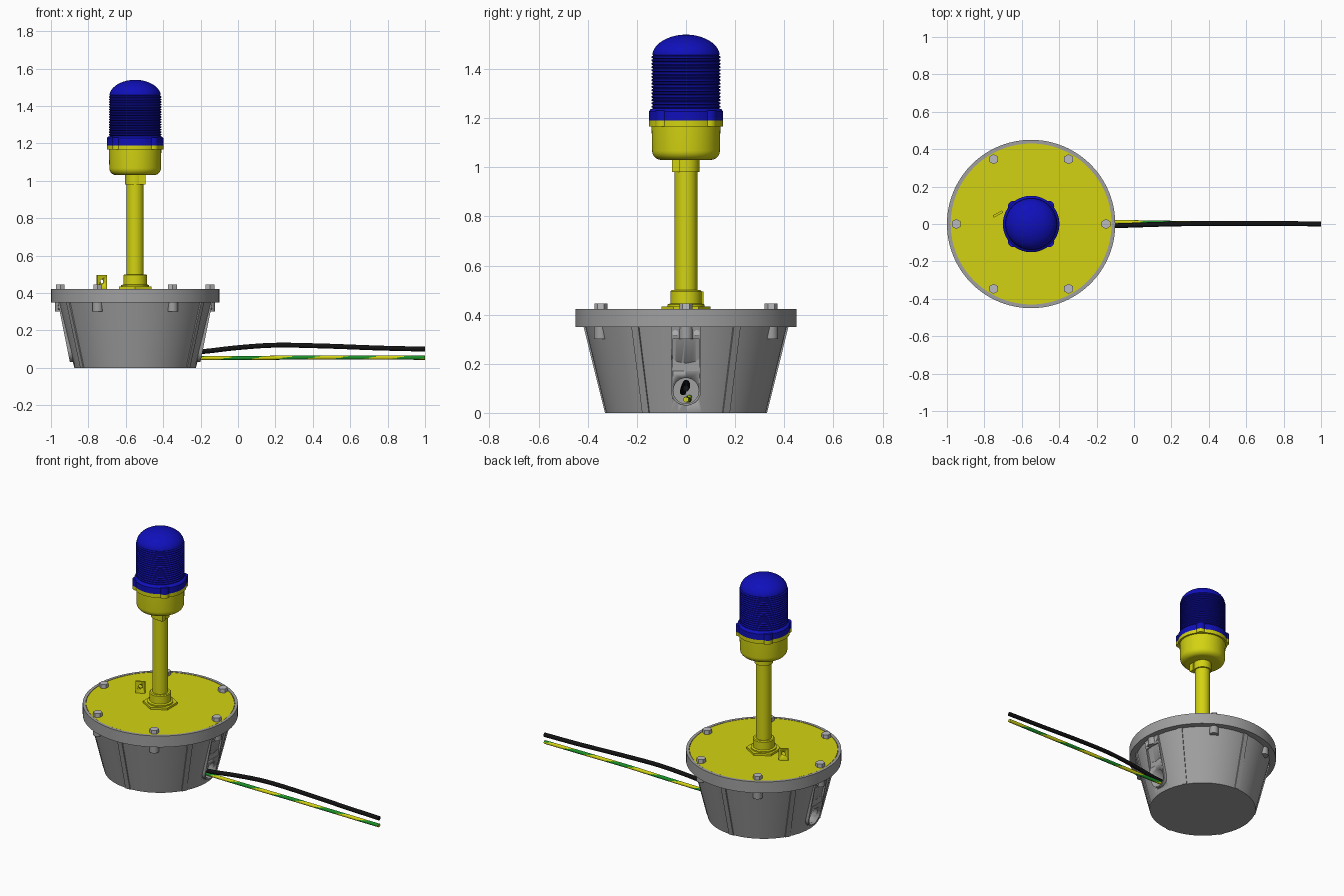
import bpy, bmesh
from math import cos, sin, pi, radians
from mathutils import Vector, Matrix

cube = bpy.data.objects.get("Cube")
if cube:
    bpy.data.objects.remove(cube, do_unlink=True)

CX = -0.55  # axis of the beacon


def material(name, r, g, b):
    m = bpy.data.materials.new(name)
    m.use_nodes = True
    m.diffuse_color = (r, g, b, 1)
    bsdf = m.node_tree.nodes["Principled BSDF"]
    bsdf.inputs["Base Color"].default_value = (r, g, b, 1)
    bsdf.inputs["Roughness"].default_value = 0.6
    return m


GREY = material("cast_grey", 0.35, 0.35, 0.35)
STEEL = material("bolt_steel", 0.5, 0.5, 0.52)
YELLOW = material("safety_yellow", 0.65, 0.65, 0.006)
BLUE = material("lens_blue", 0.005, 0.005, 0.5)
BLACK = material("cable_black", 0.006, 0.006, 0.006)
GREEN = material("earth_green", 0.01, 0.28, 0.02)


def finish(name, bm, *mats):
    bmesh.ops.recalc_face_normals(bm, faces=bm.faces)
    mesh = bpy.data.meshes.new(name)
    bm.to_mesh(mesh)
    bm.free()
    for m in mats:
        mesh.materials.append(m)
    ob = bpy.data.objects.new(name, mesh)
    bpy.context.collection.objects.link(ob)
    bpy.ops.object.select_all(action='DESELECT')
    bpy.context.view_layer.objects.active = ob
    ob.select_set(True)
    bpy.ops.object.shade_smooth_by_angle(angle=radians(30))
    return ob


def lathe(name, profile, mat, steps=64):
    """Spin an (r, z) profile around the beacon axis."""
    bm = bmesh.new()
    vs = [bm.verts.new((CX + r, 0, z)) for r, z in profile]
    edges = [bm.edges.new(p) for p in zip(vs, vs[1:])]
    bmesh.ops.spin(bm, geom=vs + edges, cent=(CX, 0, 0), axis=(0, 0, 1),
                   angle=2 * pi, steps=steps)
    bmesh.ops.remove_doubles(bm, verts=bm.verts, dist=0.0002)
    return finish(name, bm, mat)


def prism(name, r, z0, z1, x, y, mat, sides=6, spin=0.0):
    bm = bmesh.new()
    place = Matrix.Translation((x, y, (z0 + z1) / 2)) @ Matrix.Rotation(spin, 4, 'Z')
    bmesh.ops.create_cone(bm, cap_ends=True, segments=sides, radius1=r,
                          radius2=r, depth=z1 - z0, matrix=place)
    return finish(name, bm, mat)


def rod(name, r, x0, x1, y, z, mat, sides=32):
    bm = bmesh.new()
    place = Matrix.Translation(((x0 + x1) / 2, y, z)) @ Matrix.Rotation(pi / 2, 4, 'Y')
    bmesh.ops.create_cone(bm, cap_ends=True, segments=sides, radius1=r,
                          radius2=r, depth=x1 - x0, matrix=place)
    return finish(name, bm, mat)


def box(name, size, loc, mat, turn=0.0):
    bm = bmesh.new()
    place = (Matrix.Translation(loc) @ Matrix.Rotation(turn, 4, 'Z')
             @ Matrix.Diagonal((*size, 1)))
    bmesh.ops.create_cube(bm, size=1, matrix=place)
    return finish(name, bm, mat)


def cut(ob, cutters):
    bpy.context.view_layer.objects.active = ob
    for c in cutters:
        mod = ob.modifiers.new("cut", 'BOOLEAN')
        mod.operation, mod.solver, mod.object = 'DIFFERENCE', 'EXACT', c
        bpy.ops.object.modifier_apply(modifier=mod.name)


def polar(r, deg):
    return CX + r * cos(radians(deg)), r * sin(radians(deg))


# Tapered housing, rim and cover plate
housing = lathe("housing", [(0, 0), (0.325, 0), (0.41, 0.35), (0, 0.35)], GREY)
lathe("rim", [(0, 0.35), (0.45, 0.35), (0.45, 0.422), (0.432, 0.422),
              (0.432, 0.415), (0, 0.415)], GREY, 96)
lathe("cover_plate", [(0, 0.405), (0.43, 0.405), (0.43, 0.421), (0, 0.421)], YELLOW, 96)

# Slanted ribs on the housing
for i in range(6):
    bm = bmesh.new()
    bmesh.ops.create_cube(bm, size=1)
    for v in bm.verts:
        z = 0.35 if v.co.z > 0 else 0
        r = (0.33 if z == 0 else 0.417) - (0.04 if v.co.x < 0 else 0)
        v.co = (r, v.co.y * 0.032, z)
    bmesh.ops.transform(bm, verts=bm.verts, matrix=Matrix.Translation((CX, 0, 0))
                        @ Matrix.Rotation(radians(30 + 60 * i), 4, 'Z'))
    finish(f"housing_rib_{i + 1}", bm, GREY)

# Cable entry pads on both sides, with a round opening and a flat pocket
for side, label in ((1, "left"), (-1, "right")):
    bm = bmesh.new()
    outline = [(0.062 * cos(a), 0.092 + 0.062 * sin(a))
               for a in (pi + pi * k / 16 for k in range(17))]
    outline += [(0.062, 0.352), (-0.062, 0.352)]
    rings = [[bm.verts.new((CX + side * (0.349 + 0.2 * (z - 0.03) - back), y, z))
              for y, z in outline] for back in (0, 0.12)]
    bm.faces.new(rings[0])
    bm.faces.new(rings[1])
    for k in range(len(outline)):
        bm.faces.new((rings[0][k - 1], rings[0][k], rings[1][k], rings[1][k - 1]))
    pad = finish(f"entry_pad_{label}", bm, GREY)
    ends = sorted((CX + side * 0.26, CX + side * 0.5))
    hole = rod("hole_cutter", 0.052, *ends, 0, 0.09, GREY)
    pocket = box("pocket_cutter", (0.1, 0.108, 0.13),
                 (CX + side * 0.424, 0, 0.235), GREY)
    cut(pad, [hole, pocket])
    cut(housing, [hole])
    for c in (hole, pocket):
        bpy.data.objects.remove(c, do_unlink=True)
    for y in (-0.044, 0.044):
        ends = sorted((CX + side * 0.38, CX + side * 0.412))
        rod(f"pad_screw_{label}", 0.012, *ends, y, 0.325, STEEL, 16)

# Rim bolts with round bosses below
for i in range(6):
    x, y = polar(0.4, 60 * i)
    prism(f"bolt_head_{i + 1}", 0.027, 0.415, 0.445, x, y, STEEL, 6, radians(60 * i))
    prism(f"bolt_boss_{i + 1}", 0.028, 0.3, 0.352, x, y, GREY, 24)

# Pole with hex foot, sleeve and neck
prism("pole_foot", 0.1, 0.42, 0.434, CX, 0, YELLOW)
lathe("pole", [(0, 0.43), (0.075, 0.43), (0.075, 0.442), (0.063, 0.446),
               (0.063, 0.495), (0.058, 0.5), (0.046, 0.5), (0.046, 0.98),
               (0.054, 0.98), (0.054, 1.035), (0, 1.035)], YELLOW, 40)
box("neck_key", (0.035, 0.03, 0.05), (CX + 0.038, -0.042, 1.005), YELLOW)

# Earthing lug on the cover
lug = box("earth_lug", (0.056, 0.013, 0.078), (-0.728, 0.053, 0.456), YELLOW)
bm = bmesh.new()
bmesh.ops.create_cone(bm, cap_ends=True, segments=20, radius1=0.012, radius2=0.012,
                      depth=0.1, matrix=Matrix.Translation((-0.728, 0.053, 0.462))
                      @ Matrix.Rotation(pi / 2, 4, 'X'))
drill = finish("lug_drill", bm, YELLOW)
cut(lug, [drill])
bpy.data.objects.remove(drill, do_unlink=True)
pivot = Matrix.Translation((-0.728, 0.053, 0))
lug.data.transform(pivot @ Matrix.Rotation(radians(27), 4, 'Z') @ pivot.inverted())

# Lamp holder with rounded bottom
corner = [(0.1 + 0.038 * sin(a), 1.068 - 0.038 * cos(a))
          for a in (pi / 2 * k / 8 for k in range(9))]
lathe("lamp_holder", [(0, 1.03)] + corner + [(0.14, 1.166), (0.151, 1.166),
      (0.151, 1.19), (0, 1.19)], YELLOW)

# Ribbed lens with domed top
RIBS = 16
ribbed = []
for k in range(RIBS):
    z, h = 1.24 + k * 0.215 / RIBS, 0.215 / RIBS
    ribbed += [(0.133, z), (0.14, z + h * 0.3), (0.14, z + h * 0.7), (0.133, z + h)]
dome = [(0.137 * cos(a), 1.458 + 0.082 * sin(a) ** 1.1)
        for a in (pi / 2 * k / 14 for k in range(14))] + [(0, 1.54)]
lathe("lens", [(0, 1.19), (0.151, 1.19), (0.151, 1.228), (0.144, 1.236)]
      + ribbed + dome, BLUE)
for i in range(4):
    x, y = polar(0.134, 45 + 90 * i)
    prism(f"holder_lug_{i + 1}", 0.029, 1.166, 1.19, x, y, YELLOW, 20)
    prism(f"lens_lug_{i + 1}", 0.029, 1.19, 1.232, x, y, BLUE, 20)


def cable(name, points, r, mats, turns=0, sides=16, per=24):
    """Sweep a tube along a smooth path; the second colour winds around it."""
    p = [Vector(q) for q in points]
    p = [2 * p[0] - p[1]] + p + [2 * p[-1] - p[-2]]
    path = []
    for a, b, c, d in zip(p, p[1:], p[2:], p[3:]):
        for t in (k / per for k in range(per)):
            path.append(0.5 * (2 * b + (c - a) * t + (2 * a - 5 * b + 4 * c - d) * t ** 2
                               + (3 * b - a - 3 * c + d) * t ** 3))
    path.append(p[-2])
    bm = bmesh.new()
    rings = [[bm.verts.new(q + Vector((0, r * cos(2 * pi * s / sides),
                                       r * sin(2 * pi * s / sides))))
              for s in range(sides)] for q in path]
    for n, (a, b) in enumerate(zip(rings, rings[1:])):
        for s in range(sides):
            f = bm.faces.new((a[s - 1], a[s], b[s], b[s - 1]))
            shift = int(turns * sides * n / len(path))
            f.material_index = int(len(mats) > 1 and (s + shift) % sides < sides / 2)
    bm.faces.new(rings[0])
    bm.faces.new(rings[-1])
    return finish(name, bm, *mats)


# Supply cable and striped earth wire leaving the left opening
cable("supply_cable", [(-0.29, -0.012, 0.085), (-0.18, -0.012, 0.088),
      (0, -0.006, 0.108), (0.2, 0, 0.121), (0.45, 0.003, 0.117),
      (0.75, 0.003, 0.106), (1, 0, 0.1)], 0.013, [BLACK])
cable("earth_wire", [(-0.29, 0.014, 0.062), (-0.2, 0.012, 0.053), (0.1, 0.008, 0.053),
      (0.4, 0.003, 0.056), (0.7, 0.001, 0.055), (1, 0, 0.054)], 0.011,
      [YELLOW, GREEN], turns=5)
